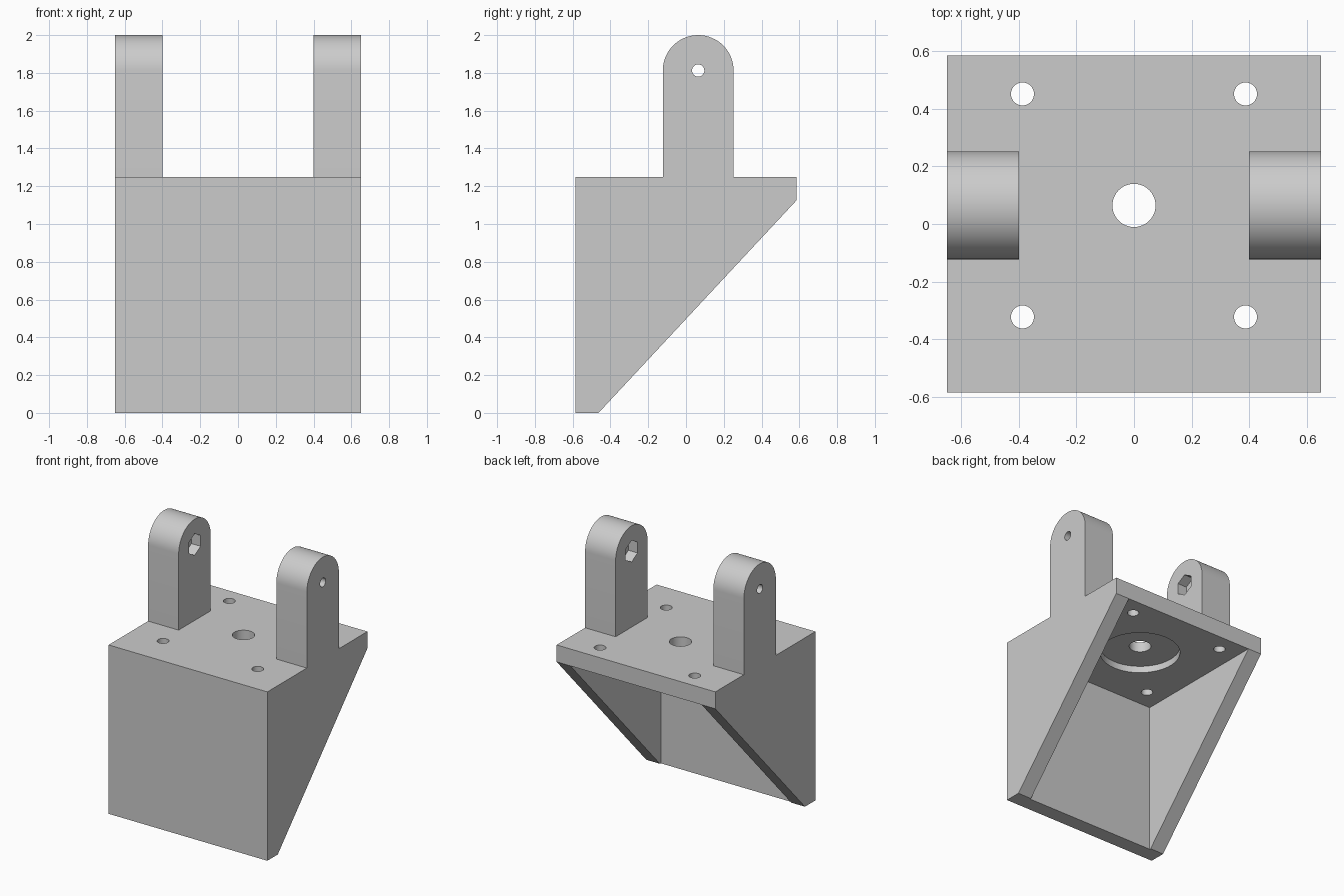
import bpy, math

cube = bpy.data.objects.get("Cube")
if cube:
    bpy.data.objects.remove(cube, do_unlink=True)

grey = bpy.data.materials.new("matte grey")
grey.use_nodes = True
colour = (0.6, 0.6, 0.6, 1)
grey.diffuse_color = colour
grey.node_tree.nodes["Principled BSDF"].inputs["Base Color"].default_value = colour

AXIS_Y = 0.0645      # centre line of the shaft, screws and lugs
PIN_Z = 1.8125


def prism(name, profile, x0, x1):
    """Extrude a (y, z) profile from x0 to x1."""
    n = len(profile)
    verts = [(x, y, z) for x in (x0, x1) for y, z in profile]
    faces = [tuple(reversed(range(n))), tuple(range(n, 2 * n))]
    faces += [(i, (i + 1) % n, n + (i + 1) % n, n + i) for i in range(n)]
    mesh = bpy.data.meshes.new(name)
    mesh.from_pydata(verts, [], faces)
    obj = bpy.data.objects.new(name, mesh)
    bpy.context.collection.objects.link(obj)
    mesh.materials.append(grey)
    return obj


def arc(radius, steps, start, sweep, closed=False):
    """Points around the pin axis in the (y, z) plane."""
    count = steps if closed else steps + 1
    return [(AXIS_Y + radius * math.cos(start + sweep * i / steps),
             PIN_Z + radius * math.sin(start + sweep * i / steps))
            for i in range(count)]


def drill(name, radius, x, y, z0, z1):
    """Vertical round cutter."""
    bpy.ops.mesh.primitive_cylinder_add(vertices=48, radius=radius, depth=z1 - z0,
                                        location=(x, y, (z0 + z1) / 2))
    obj = bpy.context.object
    obj.name = name
    obj.data.materials.append(grey)
    return obj


def combine(target, tool, operation):
    """Apply a boolean and discard the tool."""
    tool.hide_render = True
    mod = target.modifiers.new(operation, "BOOLEAN")
    mod.operation = operation
    mod.solver = "EXACT"
    mod.object = tool
    bpy.context.view_layer.objects.active = target
    bpy.ops.object.modifier_apply(modifier=mod.name)
    bpy.data.objects.remove(tool, do_unlink=True)


# Wedge-shaped housing with a sloped open back
bracket = prism("motor_bracket", [(-0.585, 0), (-0.463, 0), (0.585, 1.125),
                                  (0.585, 1.25), (-0.585, 1.25)], -0.65, 0.65)
cavity = prism("cavity_cutter", [(-0.4725, -0.2), (0.9, -0.2),
                                 (0.9, 1.125), (-0.4725, 1.125)], -0.5375, 0.5375)
combine(bracket, cavity, "DIFFERENCE")

# Two round-topped lugs
R = 0.1875
lug_profile = [(AXIS_Y - R, 1.2), (AXIS_Y + R, 1.2)] + arc(R, 32, 0, math.pi)
for side in (-1, 1):
    lo, hi = sorted((side * 0.4, side * 0.65))
    combine(bracket, prism("lug", lug_profile, lo, hi), "UNION")

# Pin hole through both lugs, hexagonal nut pockets on their inner faces
pin = prism("pin_cutter", arc(0.0325, 32, 0, math.tau, True), -1, 1)
combine(bracket, pin, "DIFFERENCE")
nuts = prism("nut_cutter", arc(0.08, 6, math.pi / 2, math.tau, True), -0.475, 0.475)
combine(bracket, nuts, "DIFFERENCE")

# Shaft hole, round recess under the plate and four screw holes
combine(bracket, drill("shaft_cutter", 0.075, 0, AXIS_Y, 1, 1.4), "DIFFERENCE")
combine(bracket, drill("recess_cutter", 0.275, 0, AXIS_Y, 1, 1.175), "DIFFERENCE")
for sx in (-1, 1):
    for sy in (-1, 1):
        screw = drill("screw_cutter", 0.04, sx * 0.3875, AXIS_Y + sy * 0.3875, 1, 1.4)
        combine(bracket, screw, "DIFFERENCE")

# Smooth rounded surfaces, sharp edges elsewhere
bpy.ops.object.select_all(action="DESELECT")
bracket.select_set(True)
bpy.context.view_layer.objects.active = bracket
bpy.ops.object.shade_smooth_by_angle(angle=math.radians(30))
